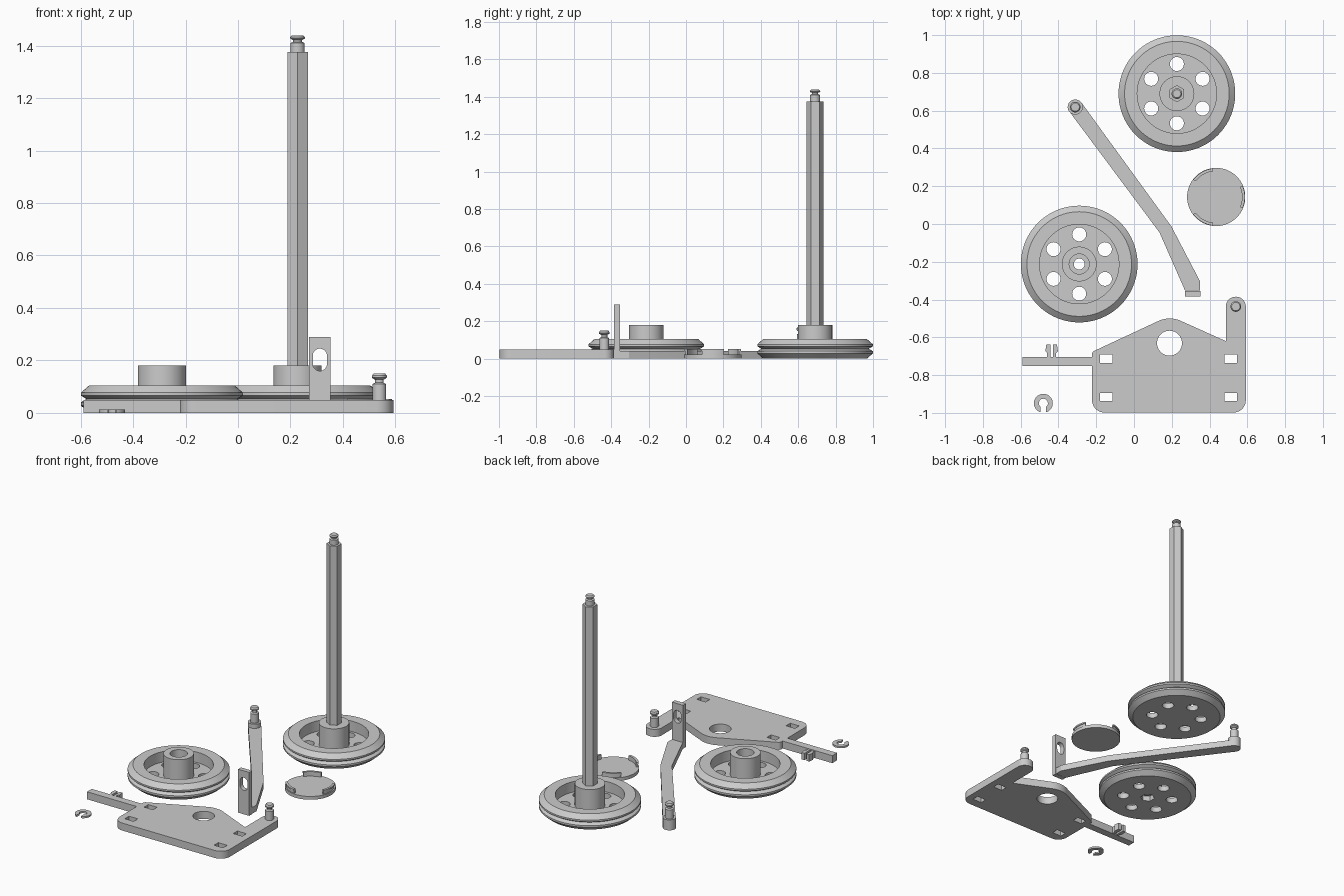
import bpy, bmesh, math
from mathutils import Vector, Matrix

cube = bpy.data.objects.get("Cube")
if cube:
    bpy.data.objects.remove(cube, do_unlink=True)

grey = bpy.data.materials.new("plain_grey")
grey.use_nodes = True
colour = (0.6, 0.6, 0.6, 1)
grey.diffuse_color = colour
grey.node_tree.nodes["Principled BSDF"].inputs["Base Color"].default_value = colour


def finish(name, bm, loc=(0, 0, 0)):
    """Weld, orient, shade and link one part."""
    bmesh.ops.remove_doubles(bm, verts=bm.verts, dist=1e-5)
    bmesh.ops.recalc_face_normals(bm, faces=bm.faces)
    mesh = bpy.data.meshes.new(name)
    bm.to_mesh(mesh)
    bm.free()
    mesh.materials.append(grey)
    ob = bpy.data.objects.new(name, mesh)
    ob.location = loc
    bpy.context.collection.objects.link(ob)
    bpy.ops.object.select_all(action="DESELECT")
    ob.select_set(True)
    bpy.context.view_layer.objects.active = ob
    bpy.ops.object.shade_smooth_by_angle(angle=math.radians(25))
    return ob


def plate(name, loops, z0, z1, loc=(0, 0, 0), upright=False):
    """Extrude an outline; every further loop is a hole."""
    cu = bpy.data.curves.new(name, "CURVE")
    cu.dimensions, cu.fill_mode = "2D", "BOTH"
    cu.extrude = (z1 - z0) / 2
    for loop in loops:
        sp = cu.splines.new("POLY")
        sp.points.add(len(loop) - 1)
        for p, co in zip(sp.points, loop):
            p.co = (co[0], co[1], 0, 1)
        sp.use_cyclic_u = True
    tmp = bpy.data.objects.new(name + "_curve", cu)
    bpy.context.collection.objects.link(tmp)
    deps = bpy.context.evaluated_depsgraph_get()
    mesh = bpy.data.meshes.new_from_object(tmp.evaluated_get(deps))
    bm = bmesh.new()
    bm.from_mesh(mesh)
    bpy.data.objects.remove(tmp)
    bpy.data.curves.remove(cu)
    bpy.data.meshes.remove(mesh)
    bmesh.ops.translate(bm, verts=bm.verts, vec=(0, 0, (z0 + z1) / 2))
    if upright:
        bmesh.ops.rotate(bm, verts=bm.verts, matrix=Matrix.Rotation(math.pi / 2, 3, "X"))
    return finish(name, bm, loc)


def lathe(name, profile, loc, closed=False, steps=64):
    """Turn a radius/height profile around the z axis."""
    bm = bmesh.new()
    vs = [bm.verts.new((r, 0, z)) for r, z in profile]
    pairs = list(zip(vs, vs[1:])) + ([(vs[-1], vs[0])] if closed else [])
    es = [bm.edges.new(p) for p in pairs]
    bmesh.ops.spin(bm, geom=vs + es, cent=(0, 0, 0), axis=(0, 0, 1),
                   angle=math.tau, steps=steps)
    return finish(name, bm, loc)


def arc(cx, cy, r, a0=0, a1=360, n=48):
    full = abs(a1 - a0) == 360
    angles = [math.radians(a0 + (a1 - a0) * i / n) for i in range(n if full else n + 1)]
    return [(cx + r * math.cos(a), cy + r * math.sin(a)) for a in angles]


def rect(x0, y0, x1, y1):
    return [(x0, y0), (x1, y0), (x1, y1), (x0, y1)]


def rounded(corners):
    """Polygon from (x, y, corner radius)."""
    out = []
    for i, (x, y, r) in enumerate(corners):
        p = Vector((x, y))
        if not r:
            out.append(p)
            continue
        a = (Vector(corners[i - 1][:2]) - p).normalized()
        b = (Vector(corners[(i + 1) % len(corners)][:2]) - p).normalized()
        half = a.angle(b) / 2
        t = r / math.tan(half)
        c = p + (a + b).normalized() * r / math.sin(half)
        s, e = (p + a * t - c).normalized(), (p + b * t - c).normalized()
        out += [c + s.slerp(e, k / 10).normalized() * r for k in range(11)]
    return out


def pin(name, x, y, z):
    """Grooved retaining pin, 0.1 tall."""
    lathe(name, [(0, 0), (.026, 0), (.026, .06), (.016, .065), (.016, .077), (.022, .079),
                 (.028, .084), (.028, .092), (.022, .1), (0, .1)], (x, y, z), steps=32)


# Wheels: grooved rim and a drilled web with a hexagonal socket
hexagon = arc(0, 0, .045, 30, 390, 6)
WEB = .035
for label, x, y in (("rear", .227, .69), ("front", -.29, -.212)):
    lathe(label + "_wheel_rim",
          [(.21, 0), (.277, 0), (.309, .028), (.309, .04), (.288, .053), (.309, .066),
           (.309, .077), (.277, .105), (.21, .105)], (x, y, 0), closed=True, steps=80)
    holes = [arc(.157 * math.cos(a), .157 * math.sin(a), .037, n=32)
             for a in (math.radians(30 + 60 * i) for i in range(6))]
    plate(label + "_wheel_web", [arc(0, 0, .21, n=80), hexagon] + holes, 0, WEB, (x, y, 0))

# Hubs: one holds the axle, the other has a stepped bore
plate("rear_hub", [arc(0, 0, .092, n=64), hexagon], WEB, .18, (.227, .69, 0))
lathe("front_hub", [(.092, WEB), (.092, .18), (.053, .18), (.053, .06), (.029, .06),
                    (.029, WEB)], (-.29, -.212, 0), closed=True)

# Axle with grooved tip
plate("axle", [hexagon], 0, 1.376, (.227, .69, 0))
lathe("axle_tip", [(0, 0), (.027, 0), (.027, .034), (.017, .038), (.017, .046), (.022, .047),
                   (.028, .052), (.028, .056), (.021, .063), (0, .063)],
      (.227, .69, 1.376), steps=32)

# Base plate with side bar, pin lug and openings
outline = rounded([(-.222, -.998, .065), (.592, -.998, .065), (.592, -.385, .052),
                   (.486, -.385, .052), (.486, -.62, 0), (.188, -.486, .14),
                   (-.222, -.677, .02), (-.222, -.703, 0), (-.589, -.703, 0),
                   (-.589, -.753, 0), (-.222, -.753, 0)])
openings = [arc(.188, -.631, .066)]
openings += [rect(cx - .033, cy - .022, cx + .033, cy + .022)
             for cx in (-.147, .513) for cy in (-.713, -.916)]
plate("base_plate", [outline] + openings, 0, .05)
pin("base_pin", .539, -.437, .05)

# Snap prongs on the side bar
for side, s in (("left", 1), ("right", -1)):
    prong = [(.007, -.01), (.024, -.01), (.024, .02), (.033, .03), (.028, .066), (.007, .066)]
    plate(side + "_prong", [[(s * px, py) for px, py in prong]], .002, .048, (-.436, -.703, 0))

# Bent lever arm with boss, pin and slotted upright tab
plate("lever_arm", [rounded([(-.365, .626, .039), (.135, -.045, 0), (.27, -.352, 0),
                             (.35, -.352, 0), (.35, -.304, 0), (.198, -.013, 0),
                             (-.301, .674, .039)])], 0, .042)
plate("lever_boss", [arc(0, 0, .04)], 0, .07, (-.311, .619, 0))
pin("lever_pin", -.311, .619, .07)
slot = arc(.312, .218, .027, 0, 180, 16) + arc(.312, .187, .027, 180, 360, 16)
plate("lever_tab", [rect(.27, 0, .352, .29), slot], .354, .385, upright=True)

# Round cap with three snap clips
cap = (.435, .143, 0)
plate("cap_disc", [arc(0, 0, .154, n=64)], 0, .022, cap)
for i in range(3):
    mid = 120 * i
    for part, r0, r1, z0, z1 in (("wall", .137, .147, .02, .052), ("lip", .146, .152, .042, .052)):
        ring = arc(0, 0, r1, mid - 23, mid + 23, 14) + arc(0, 0, r0, mid + 23, mid - 23, 14)
        plate(f"cap_clip_{part}_{i + 1}", [ring], z0, z1, cap)

# Open retaining clip
plate("retaining_clip", [arc(0, 0, .05, -72, 252, 40) + arc(0, 0, .024, 235, -55, 28)],
      0, .012, (-.48, -.949, 0))
